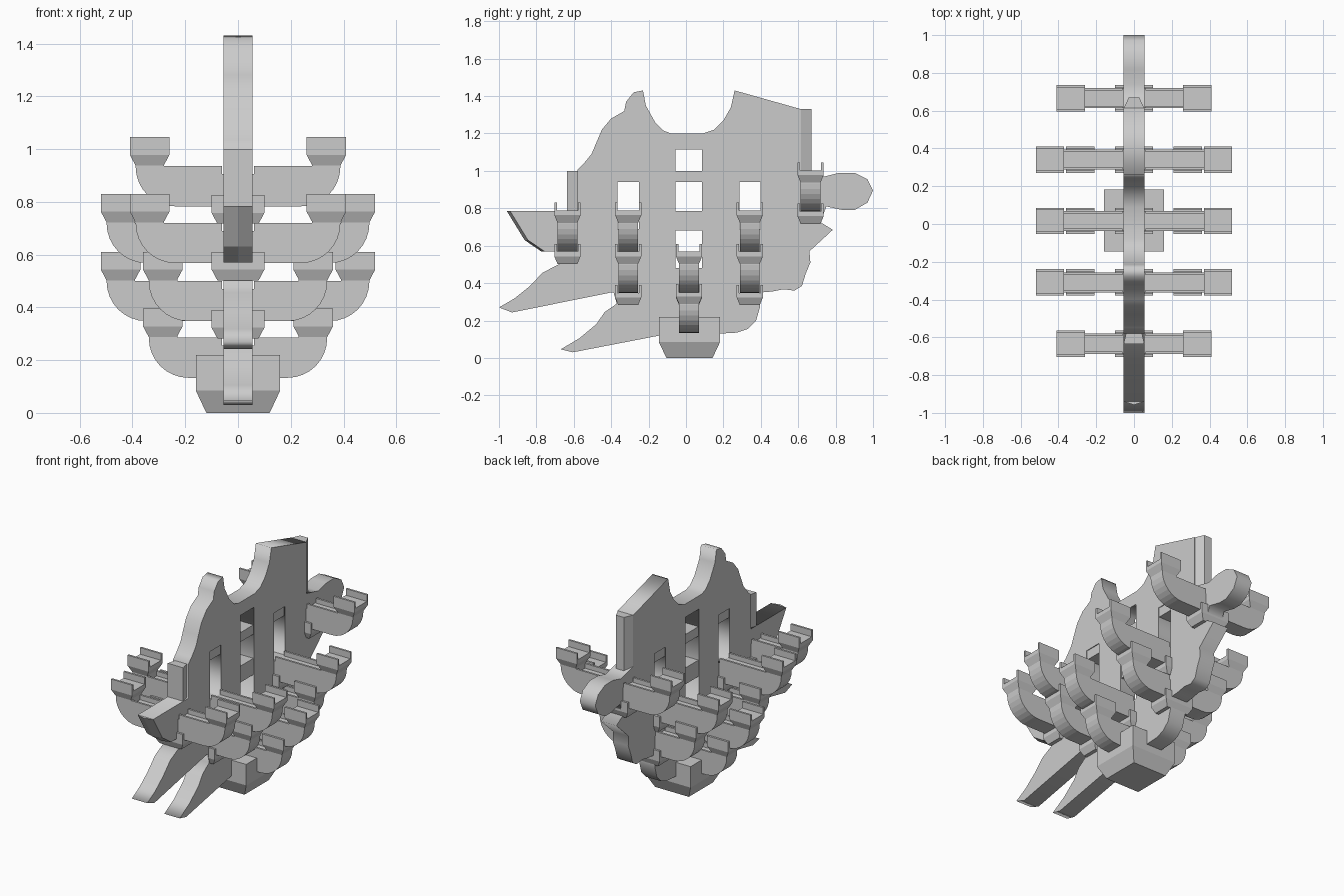
import bpy, bmesh, math

if "Cube" in bpy.data.objects:
    bpy.data.objects.remove(bpy.data.objects["Cube"])

T = 0.055      # half thickness of the hull plates
YC = 0.016     # centre of the bracket row


def finish(name, bm):
    bmesh.ops.recalc_face_normals(bm, faces=bm.faces)
    me = bpy.data.meshes.new(name)
    bm.to_mesh(me)
    bm.free()
    ob = bpy.data.objects.new(name, me)
    bpy.context.collection.objects.link(ob)
    return ob


def loft(bm, loops):
    """Closed solid through loops of equal length."""
    rings = [[bm.verts.new(p) for p in lp] for lp in loops]
    n = len(rings[0])
    for a, b in zip(rings, rings[1:]):
        for i in range(n):
            j = (i + 1) % n
            bm.faces.new((a[i], a[j], b[j], b[i]))
    bm.faces.new(rings[0][::-1])
    bm.faces.new(rings[-1])


def rect(x0, x1, y0, y1, z):
    return [(x0, y0, z), (x1, y0, z), (x1, y1, z), (x0, y1, z)]


def box(bm, x0, x1, y0, y1, z0, z1):
    loft(bm, [rect(x0, x1, y0, y1, z0), rect(x0, x1, y0, y1, z1)])


def plate(name, outline, holes=()):
    """Side profile (y, z) with holes, extruded across x."""
    cu = bpy.data.curves.new(name, 'CURVE')
    cu.dimensions = '2D'
    cu.fill_mode = 'BOTH'
    cu.extrude = T
    loops = [outline] + [[(a, c), (b, c), (b, d), (a, d)] for a, b, c, d in holes]
    for pts in loops:
        sp = cu.splines.new('POLY')
        sp.points.add(len(pts) - 1)
        for p, (y, z) in zip(sp.points, pts):
            p.co = (y, z, 0, 1)
        sp.use_cyclic_u = True
    tmp = bpy.data.objects.new(name, cu)
    bpy.context.collection.objects.link(tmp)
    me = bpy.data.meshes.new_from_object(
        tmp.evaluated_get(bpy.context.evaluated_depsgraph_get()))
    bpy.data.objects.remove(tmp)
    ob = bpy.data.objects.new(name, me)
    ob.rotation_euler = (math.pi / 2, 0, math.pi / 2)
    bpy.context.collection.objects.link(ob)


def clip(bm, x0, x1, y, z, ends):
    """Tapered block carrying two thin lips; z is the lip top."""
    i = 0.022
    loft(bm, [rect(x0 + i, x1 - i, y - .053, y + .053, z - .108),
              rect(x0, x1, y - .07, y + .07, z - .067),
              rect(x0, x1, y - .07, y + .07, z - .042)])
    for s in (-1, 1):
        a, b = sorted((s * .07, s * .057))
        box(bm, x0, x1, y + a, y + b, z - .042, z)


def bracket(name, y, z, ext, foot=True):
    """Cross arm with rounded ends, deck rails and end clips."""
    bm = bmesh.new()
    e, r, floor = ext - .022, .15, z - .14
    half = [(e, z - .10)]
    half += [(e - r + r * math.cos(t * math.pi / 16),
              z - .112 - r * math.sin(t * math.pi / 16)) for t in range(9)]
    inner = [(ext - .13, z - .10), (ext - .13, floor)]
    right = inner[::-1] + half
    prof = right + [(-x, h) for x, h in right[::-1]]
    loft(bm, [[(x, y - .053, h) for x, h in prof],
              [(x, y + .053, h) for x, h in prof]])
    for s in (-1, 1):
        x0, x1 = sorted((s * ext, s * (ext - .15)))
        clip(bm, x0, x1, y, z, s)
        for t in (-1, 1):
            a, b = sorted((s * .06, s * (ext - .12)))
            c, d = sorted((t * .053, t * .04))
            box(bm, a, b, y + c, y + d, floor, z - .11)
    if foot:
        clip(bm, -.1, .1, y, z - .22, 0)
    finish(name, bm)


# main hull plate with stern scroll, upper prong and windows
hull = [(-.23, 1.43), (-.215, 1.35), (-.165, 1.26), (-.12, 1.215), (-.08, 1.2),
        (.09, 1.2), (.15, 1.22), (.2, 1.27), (.24, 1.34), (.26, 1.43),
        (.615, 1.33), (.615, 1.0), (.74, .97), (.82, .99), (.9, .99),
        (.97, .955), (1.0, .895), (.97, .83), (.9, .79), (.84, .79),
        (.75, .81), (.72, .725), (.785, .685), (.66, .57), (.665, .51),
        (.64, .45), (.62, .385), (.58, .36), (.52, .367), (.46, .355),
        (.40, .35), (-.40, .35), (-.93, .243), (-1.0, .27), (-.917, .318),
        (-.84, .38), (-.765, .457), (-.66, .51), (-.70, .57), (-.757, .57),
        (-.845, .63), (-.94, .785), (-.58, .785), (-.58, 1.005),
        (-.55, 1.035), (-.505, 1.09), (-.48, 1.15), (-.45, 1.22),
        (-.40, 1.28), (-.33, 1.32), (-.32, 1.37), (-.28, 1.42)]
plate("hull_plate", hull, [(-.365, -.25, .69, 1.0), (.287, .397, .69, 1.0),
                           (-.055, .085, .48, 1.115)])

# lower plate with its own prong
plate("lower_plate", [(-.39, .36), (-.37, .29), (-.435, .245), (-.48, .18),
                      (-.57, .105), (-.67, .046), (-.605, .03), (-.14, .12),
                      (.18, .13), (.27, .135), (.33, .155), (.375, .2),
                      (.395, .27), (.40, .36)])

# cross bars inside the windows
bm = bmesh.new()
for y0, y1, z0, z1 in [(-.37, -.245, .94, 1.0), (.282, .402, .94, 1.0),
                       (-.06, .09, .94, 1.0), (-.06, .09, .68, .785)]:
    box(bm, -.05, .05, y0, y1, z0, z1)
finish("window_bars", bm)

# dovetail strips on the bow and stern edges
for name, y0, w0, y1, w1, z0, z1 in [("bow_strip", -.635, T, -.57, .04, .77, 1.0),
                                     ("stern_strip", .61, T, .67, .028, .98, 1.33)]:
    bm = bmesh.new()
    loft(bm, [[(-w0, y0, z), (w0, y0, z), (w1, y1, z), (-w1, y1, z)]
              for z in (z0, z1)])
    finish(name, bm)

# pointed bow edge
bm = bmesh.new()
loft(bm, [[(-T, y, z), (0, y - .018, z), (T, y, z)]
          for y, z in [(-.757, .57), (-.845, .63), (-.94, .785)]])
finish("bow_edge", bm)

# crew brackets: end, intermediate and centre stations
bracket("front_bracket", YC - .65, .83, .41)
bracket("rear_bracket", YC + .65, 1.045, .41)
for side, y in (("fore", YC - .325), ("aft", YC + .325)):
    bracket(side + "_upper_bracket", y, .83, .52)
    bracket(side + "_lower_bracket", y, .61, .36)
bracket("centre_upper_bracket", YC, .61, .52)
bracket("centre_lower_bracket", YC, .395, .36, foot=False)

# base block
bm = bmesh.new()
loft(bm, [rect(-.12, .12, -.105, .142, 0), rect(-.16, .16, -.145, .182, .085),
          rect(-.16, .16, -.145, .182, .22)])
finish("base_block", bm)
